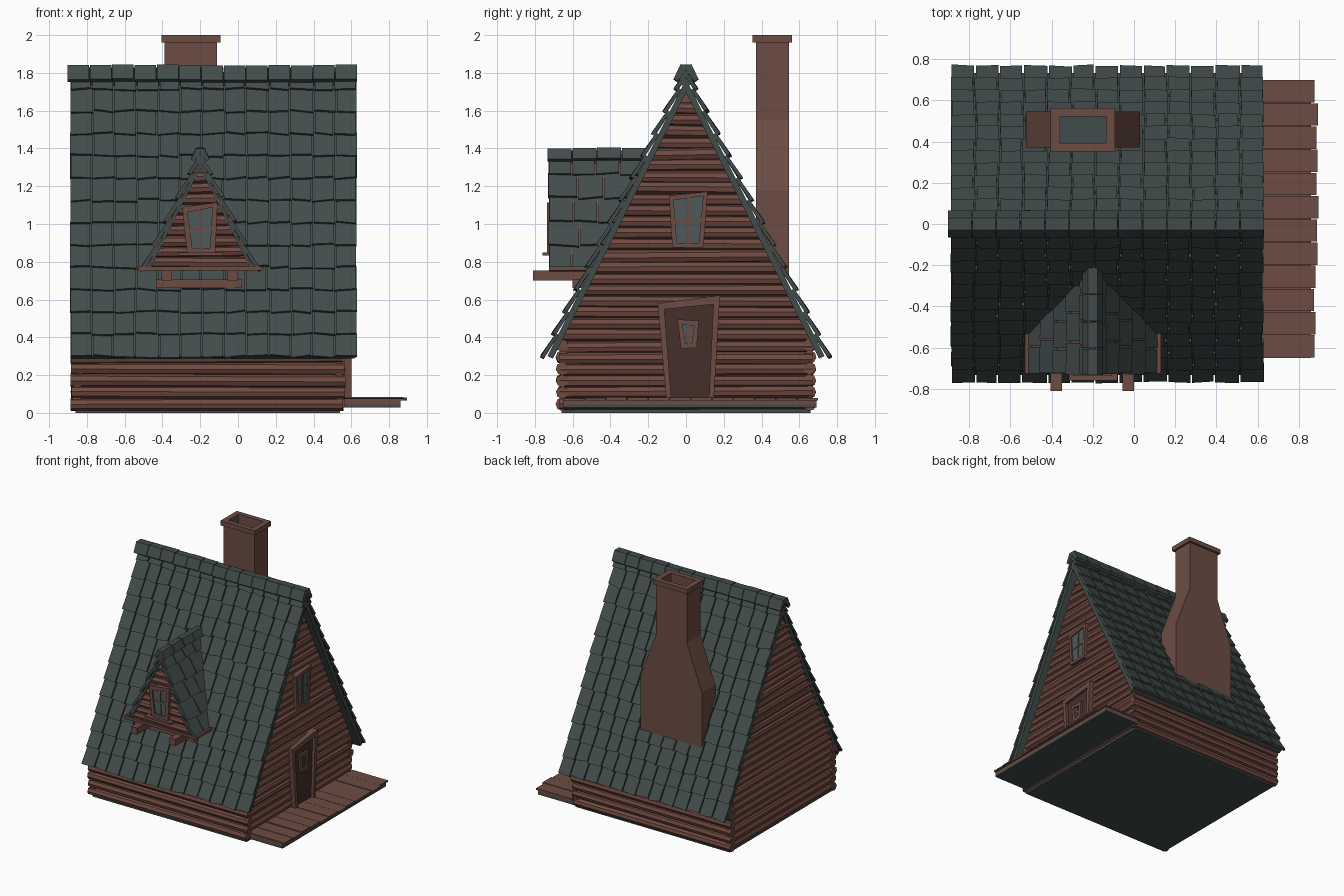
import bpy, bmesh, math, random
from mathutils import Vector

if "Cube" in bpy.data.objects:
    bpy.data.objects.remove(bpy.data.objects["Cube"])

random.seed(4)


def jit(a):
    return random.uniform(-a, a)


def material(name, rgb):
    m = bpy.data.materials.new(name)
    m.diffuse_color = (*rgb, 1)
    m.use_nodes = True
    m.node_tree.nodes["Principled BSDF"].inputs["Base Color"].default_value = m.diffuse_color
    return m


WOOD = material("log_brown", (0.162, 0.069, 0.051))
TRIM = material("trim_brown", (0.150, 0.073, 0.056))
DOOR = material("door_brown", (0.060, 0.028, 0.023))
TILE = material("slate_green", (0.054, 0.072, 0.069))
GLASS = material("window_glass", (0.075, 0.100, 0.100))


def finish(name, bm, mat):
    bmesh.ops.recalc_face_normals(bm, faces=bm.faces)
    me = bpy.data.meshes.new(name)
    bm.to_mesh(me)
    bm.free()
    me.materials.append(mat)
    bpy.context.collection.objects.link(bpy.data.objects.new(name, me))


def loft(bm, a, b):
    """Closed solid between two matching rings of points."""
    va, vb = [bm.verts.new(p) for p in a], [bm.verts.new(p) for p in b]
    bm.faces.new(va)
    bm.faces.new(vb)
    for i in range(len(va)):
        j = (i + 1) % len(va)
        bm.faces.new((va[i], va[j], vb[j], vb[i]))


def box(bm, x0, x1, y0, y1, z0, z1):
    ring = [(x0, y0), (x1, y0), (x1, y1), (x0, y1)]
    loft(bm, [(x, y, z0) for x, y in ring], [(x, y, z1) for x, y in ring])


def prism(bm, pts, face, t0, t1):
    loft(bm, [face(a, b, t0) for a, b in pts], [face(a, b, t1) for a, b in pts])


def boxes(name, mat, *dims):
    bm = bmesh.new()
    for d in dims:
        box(bm, *d)
    finish(name, bm, mat)


def log(bm, p, q, r):
    """Eight-sided log, slightly uneven."""
    p, q = Vector(p), Vector(q)
    side = Vector((0, 1, 0)) if abs(q.x - p.x) > abs(q.y - p.y) else Vector((1, 0, 0))
    rings, turn = [], jit(0.2)
    for c in (p, q):
        c = c + Vector((0, 0, jit(0.004)))
        rr = r * (1 + jit(0.05))
        rings.append([c + side * rr * math.cos(k * math.pi / 4 + turn)
                      + Vector((0, 0, rr * math.sin(k * math.pi / 4 + turn))) for k in range(8)])
    loft(bm, *rings)


def ring_bars(bm, outer, inner, face, t0, t1):
    for i in range(4):
        j = (i + 1) % 4
        prism(bm, [outer[i], outer[j], inner[j], inner[i]], face, t0, t1)


def inset(quad, w):
    """Quad order: bottom left, bottom right, top right, top left."""
    return [(a + w * s, b + w * t) for (a, b), (s, t) in zip(quad, [(1, 1), (-1, 1), (-1, -1), (1, -1)])]


def mid(p, q):
    return ((p[0] + q[0]) / 2, (p[1] + q[1]) / 2)


def window(name, quad, w, face, d, bar):
    """Frame, glass plate and crossed glazing bars on a wall at depth d."""
    q = inset(quad, w)
    bm = bmesh.new()
    ring_bars(bm, quad, q, face, d - 0.04, d + 0.015)
    (a0, b0), (a1, b1) = mid(q[0], q[1]), mid(q[3], q[2])
    prism(bm, [(a0 - bar, b0), (a0 + bar, b0), (a1 + bar, b1), (a1 - bar, b1)], face, d - 0.02, d + 0.01)
    (a0, b0), (a1, b1) = mid(q[0], q[3]), mid(q[1], q[2])
    prism(bm, [(a0, b0 - bar), (a1, b1 - bar), (a1, b1 + bar), (a0, b0 + bar)], face, d - 0.02, d + 0.009)
    finish(name + "_frame", bm, TRIM)
    bm = bmesh.new()
    prism(bm, q, face, d - 0.004, d + 0.004)
    finish(name + "_glass", bm, GLASS)


def tiles(bm, P, u0, u_end, length, rows, width):
    """Overlapping uneven slates; P maps (along, down, out) to space."""
    step = length / rows
    for r in range(rows):
        d0, d1 = r * step, (r + 1) * step
        u1 = u_end(d0 + step)
        n = max(1, round(abs(u1 - u0) / width))
        cuts = [u0 + (u1 - u0) * k / n + (jit(0.009) if 0 < k < n else jit(0.004)) for k in range(n + 1)]
        for a, b in zip(cuts, cuts[1:]):
            a, b = a + 0.004, b - 0.004
            h, e, f = jit(0.003), d1 + jit(0.009), d1 + jit(0.009)
            if r == rows - 1:
                e, f = d1 + jit(0.01), d1 + jit(0.01)
            g = d0 - 0.01 if r else 0.0
            flat = [(a, g, -0.034), (b, g, -0.034), (b, f, -0.016 + h), (a, e, -0.016 + h)]
            top = [(u, d, o + 0.019) for u, d, o in flat]
            loft(bm, [P(*p) for p in flat], [P(*p) for p in top])


C, S = 1 / math.sqrt(5), 2 / math.sqrt(5)   # roof pitch: two up, one across


def main_slope(s):
    return lambda u, d, n: Vector((u, s * (C * d + S * n), 1.835 - S * d + C * n))


def dormer_slope(s):
    return lambda u, d, n: Vector((-0.2 + s * (C * d + S * n), u, 1.395 - S * d + C * n))


def ridge(name, P, u0, u1, n, k):
    """Row of folded ridge caps."""
    prof = [(-.065, -.075), (-.03, 0), (.03, 0), (.065, -.075), (.045, -.09), (0, -.03), (-.045, -.09)]
    bm = bmesh.new()
    for i in range(n):
        a, b = u0 + (u1 - u0) * i / n + 0.002, u0 + (u1 - u0) * (i + 1) / n - 0.002
        h = jit(0.004)
        prism(bm, [(p * k, q * k + h) for p, q in prof], P, a, b)
    finish(name, bm, TILE)


gable_face = lambda a, b, t: (t, a, b)
front_face = lambda a, b, t: (a, -t, b)

# House core closing the gaps behind the logs
bm = bmesh.new()
prism(bm, [(-.655, .02), (.655, .02), (.655, .4), (0, 1.71), (-.655, .4)], gable_face, -0.855, 0.54)
finish("house_core", bm, WOOD)

# Long side walls and gable walls of logs
bm = bmesh.new()
for s in (-1, 1):
    for i in range(6):
        z = 0.047 + 0.062 * i
        log(bm, (-0.885 + jit(.004), s * .655, z), (0.56 + jit(.01), s * .655, z), 0.034)
finish("side_wall_logs", bm, WOOD)
bm = bmesh.new()
for x in (-0.852, 0.535):
    for i in range(27):
        z = 0.05 + 0.06 * i
        half = min(0.67, 0.5 * (1.84 - z) - 0.055)
        log(bm, (x, -half, z), (x, half, z), 0.034)
finish("gable_wall_logs", bm, WOOD)

# Floor and deck
boxes("floor", TILE, (-0.86, 0.54, -0.66, 0.66, 0, 0.022), (0.54, 0.86, -0.65, 0.69, 0.028, 0.045))
boxes("deck_base", TRIM, (0.54, 0.86, -0.65, 0.69, 0.045, 0.07))
boxes("deck_planks", TRIM, *[(0.55, 0.885 + jit(0.012), -0.65 + i * .1125 + .002, -0.65 + (i + 1) * .1125 - .002,
                              0.066, 0.08 + jit(0.003)) for i in range(12)])

# Main roof boards, slates and ridge
bm = bmesh.new()
for s in (-1, 1):
    P = main_slope(s)
    ring = [(0.02, -.062), (1.70, -.062), (1.70, -.03), (0.02, -.03)]
    loft(bm, [P(-0.882, d, n) for d, n in ring], [P(0.618, d, n) for d, n in ring])
finish("roof_boards", bm, TILE)
bm = bmesh.new()
for s in (-1, 1):
    tiles(bm, main_slope(s), -0.89, lambda d: 0.63, 1.715, 13, 0.117)
finish("roof_slates", bm, TILE)
ridge("roof_ridge", lambda a, b, t: (t, a, 1.842 + b), -0.905, 0.632, 13, 1.0)

# Dormer body, logs and base board
bm = bmesh.new()
prism(bm, [(-.5, .765), (.1, .765), (-.2, 1.35)], front_face, 0.2, 0.695)
finish("dormer_core", bm, WOOD)
bm = bmesh.new()
for i in range(10):
    z = 0.797 + 0.056 * i
    half = 0.5 * (1.395 - z) - 0.035
    if half > 0.02:
        log(bm, (-0.2 - half, -0.69, z), (-0.2 + half, -0.69, z), 0.03)
finish("dormer_logs", bm, WOOD)
boxes("dormer_base_board", WOOD, (-0.53, 0.13, -0.725, -0.5, 0.755, 0.775))

# Dormer roof
bm = bmesh.new()
for s in (-1, 1):
    P = dormer_slope(s)
    ring = [(0.02, -.045), (0.70, -.045), (0.70, -.028), (0.02, -.028)]
    loft(bm, [P(-0.725, d, n) for d, n in ring], [P(-0.26, d, n) for d, n in ring])
    tiles(bm, P, -0.73, lambda d: -0.5 * (1.84 - 1.395 + S * d) + 0.07, 0.71, 5, 0.13)
finish("dormer_slates", bm, TILE)
ridge("dormer_ridge", lambda a, b, t: (-0.2 + a, t, 1.402 + b), -0.735, -0.21, 4, 0.75)

# Brackets below the dormer
boxes("dormer_brackets", TRIM, (-.405, -.35, -.81, -.5, .70, .755), (-.055, .0, -.81, -.5, .70, .755),
      (-.435, .02, -.60, -.5, .66, .705))

# Windows
window("dormer_window", [(-.27, .845), (-.12, .845), (-.108, 1.115), (-.295, 1.09)], .028, front_face, .722, .008)
boxes("dormer_sill", TRIM, (-.315, -.08, -.76, -.69, .832, .848))
window("gable_window", [(-.072, .875), (.092, .875), (.115, 1.172), (-.09, 1.15)], .024, gable_face, .572, .008)

# Crooked door with its frame and small window
outer = [(-.105, .08), (.148, .08), (.18, .622), (-.15, .58)]
inner = [(-.078, .08), (.122, .08), (.145, .575), (-.115, .548)]
bm = bmesh.new()
ring_bars(bm, outer, inner, gable_face, 0.53, 0.6)
finish("door_frame", bm, TRIM)
bm = bmesh.new()
prism(bm, inner, gable_face, 0.53, 0.577)
finish("door", bm, DOOR)
window("door_window", [(-.027, .34), (.057, .345), (.068, .488), (-.045, .495)], .026, gable_face, .58, .005)

# Chimney: flared breast, hollow shaft and cap
bm = bmesh.new()
prism(bm, [(-.525, .72), (.03, .72), (.03, 1.18), (-.11, 1.55), (-.39, 1.55), (-.525, 1.18)],
      front_face, -0.37, -0.545)
plan = lambda a, b, t: (a, b, t)
hole = [(-.36, .392), (-.137, .392), (-.137, .522), (-.36, .522)]
ring_bars(bm, [(-.39, .37), (-.11, .37), (-.11, .545), (-.39, .545)], hole, plan, 1.55, 1.965)
ring_bars(bm, [(-.405, .352), (-.092, .352), (-.092, .562), (-.405, .562)], hole, plan, 1.962, 2.0)
finish("chimney", bm, TRIM)
boxes("chimney_flue", TILE, (-.36, -.137, .392, .522, 1.551, 1.556))
